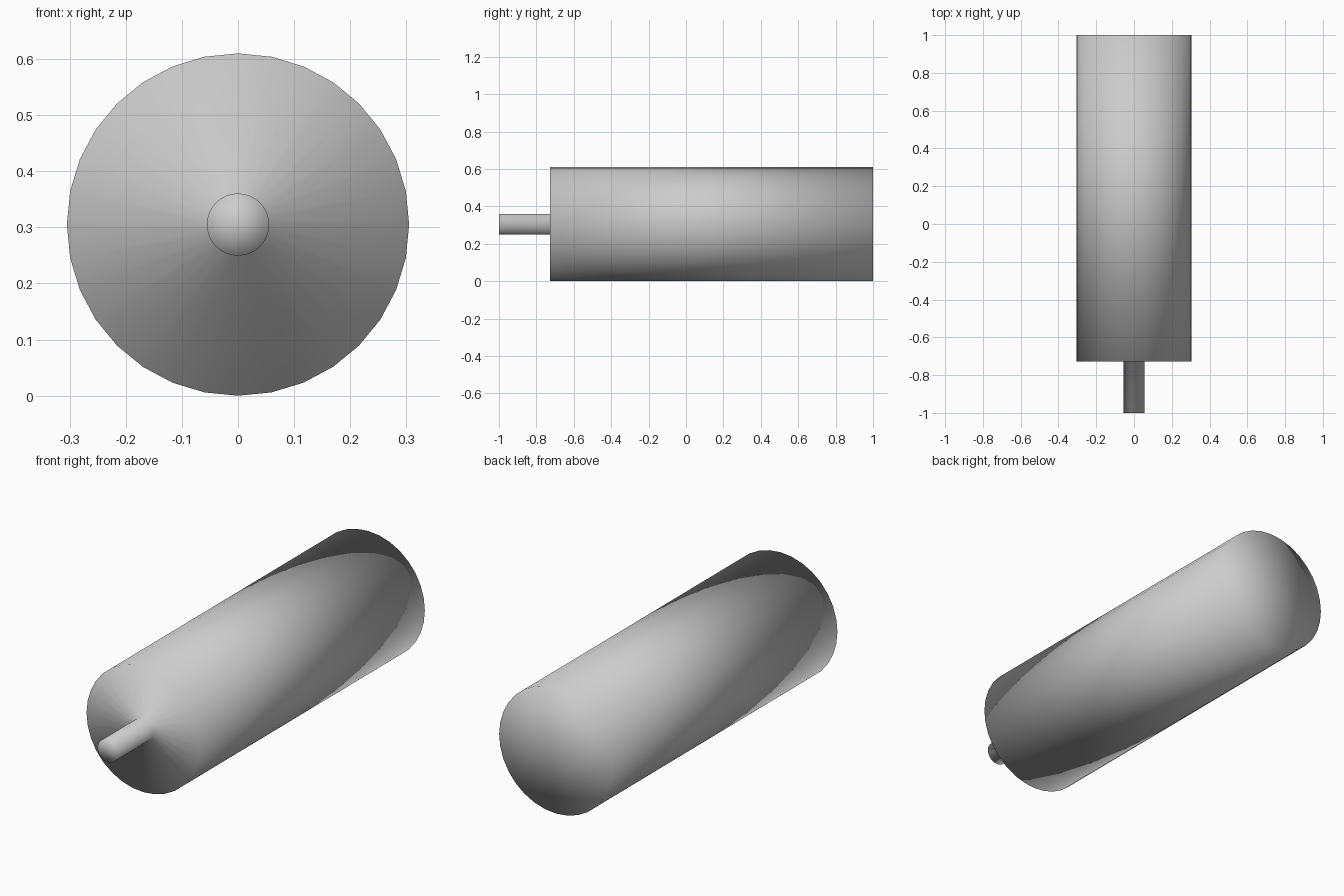
import bpy, bmesh
from math import sin, cos, pi

if "Cube" in bpy.data.objects:
    bpy.data.objects.remove(bpy.data.objects["Cube"])

SIDES = 32
R, SHAFT_R = 0.305, 0.0555
# (y, radius) profile: shaft tip, shaft base, front rim, back rim
PROFILE = [(-1.0, SHAFT_R), (-0.728, SHAFT_R), (-0.728, R), (1.0, R)]

bm = bmesh.new()

# Rings of the turned body
rings = []
for y, r in PROFILE:
    rings.append([bm.verts.new((r * sin(2 * pi * i / SIDES), y,
                                R + r * cos(2 * pi * i / SIDES)))
                  for i in range(SIDES)])
for a, b in zip(rings, rings[1:]):
    for i in range(SIDES):
        j = (i + 1) % SIDES
        bm.faces.new((a[i], a[j], b[j], b[i]))

# Fan caps on the shaft tip and the back end
for ring, y in ((rings[0], -1.0), (rings[-1], 1.0)):
    centre = bm.verts.new((0, y, R))
    for i in range(SIDES):
        bm.faces.new((centre, ring[i], ring[(i + 1) % SIDES]))

# Softly shaded all over, including the end faces
bmesh.ops.recalc_face_normals(bm, faces=bm.faces)
for f in bm.faces:
    f.smooth = True

mesh = bpy.data.meshes.new("cylinder_with_shaft")
bm.to_mesh(mesh)
bm.free()
bpy.context.collection.objects.link(bpy.data.objects.new("cylinder_with_shaft", mesh))
